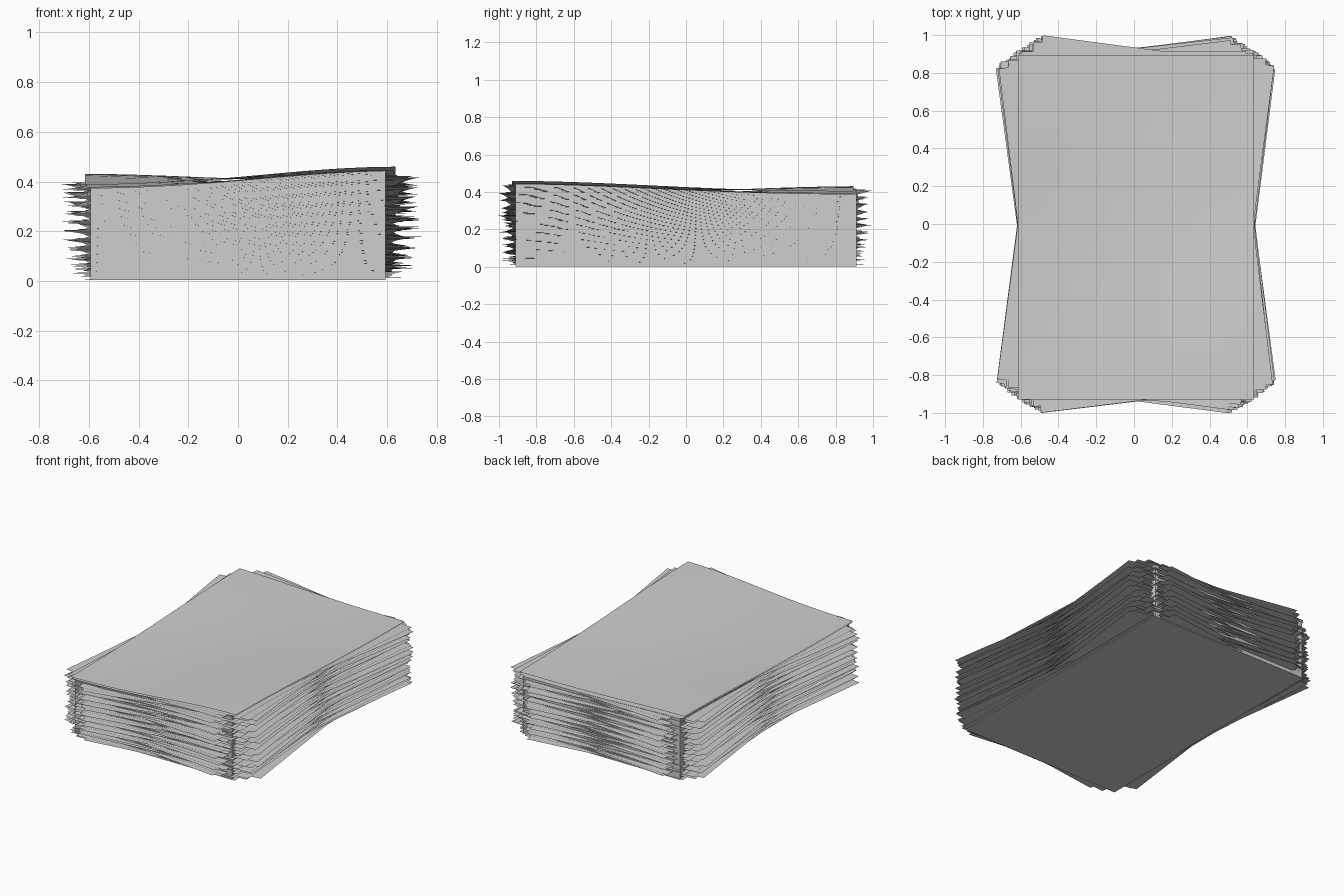
import bpy, bmesh, math, random

if "Cube" in bpy.data.objects:
    bpy.data.objects.remove(bpy.data.objects["Cube"])

random.seed(4)

paper = bpy.data.materials.new("paper grey")
paper.diffuse_color = (0.62, 0.62, 0.62, 1)
paper.use_nodes = True
paper.node_tree.nodes["Principled BSDF"].inputs["Base Color"].default_value = paper.diffuse_color


def warp(x, y):
    """Height of the rippled top of the stack at a point."""
    u = math.sin(max(-1, min(1, x / 0.62)) * 1.5)
    v = math.sin(max(-1, min(1, y / 0.93)) * 1.5)
    dip = 1 - 0.5 * (u * u + v * v)
    return 0.412 + 0.011 * u - 0.003 * v - 0.025 * u * v - 0.01 * dip


def finish(bm, name):
    me = bpy.data.meshes.new(name)
    bm.to_mesh(me)
    bm.free()
    ob = bpy.data.objects.new(name, me)
    bpy.context.collection.objects.link(ob)
    me.materials.append(paper)
    bpy.context.view_layer.objects.active = ob
    ob.select_set(True)
    bpy.ops.object.shade_smooth_by_angle(angle=math.radians(30))
    ob.select_set(False)


def grid(bm, hx, hy, angle, cx, cy, height, n=12):
    """One sheet, turned about z and rippled in proportion to its height."""
    c, s = math.cos(angle), math.sin(angle)
    vs = bmesh.ops.create_grid(bm, x_segments=n, y_segments=n, size=1)["verts"]
    for v in vs:
        x, y = v.co.x * hx, v.co.y * hy
        px, py = c * x - s * y + cx, s * x + c * y + cy
        v.co = (px, py, height * warp(px, py))


# Solid core of the stack: flat base, upright walls, rippled top
bm = bmesh.new()
grid(bm, 0.593, 0.912, 0, 0, 0, 0.985)
top = bm.faces[:]
ext = bmesh.ops.extrude_face_region(bm, geom=top, use_keep_orig=True)
for e in ext["geom"]:
    if isinstance(e, bmesh.types.BMVert):
        e.co.z = 0.003
bmesh.ops.recalc_face_normals(bm, faces=bm.faces[:])
finish(bm, "stack_core")

# Loose sheets swinging back and forth up the stack
bm = bmesh.new()
count, swings = 88, 11
for i in range(count):
    t = i / (count - 1)
    amp = math.radians(random.uniform(5.0, 7.8))
    angle = amp * math.sin(2 * math.pi * swings * t)
    grid(bm, 0.618, 0.918, angle, random.uniform(0, 0.02),
         random.uniform(-0.015, 0.01), 0.012 + 0.98 * t)
finish(bm, "loose_sheets")

# Straight top sheet and bottom sheet
bm = bmesh.new()
grid(bm, 0.625, 0.913, 0, 0.01, -0.017, 1.02)
finish(bm, "top_sheet")
bm = bmesh.new()
grid(bm, 0.60, 0.915, 0, 0.0, 0.0, 0.0)
bmesh.ops.reverse_faces(bm, faces=bm.faces[:])
finish(bm, "bottom_sheet")
